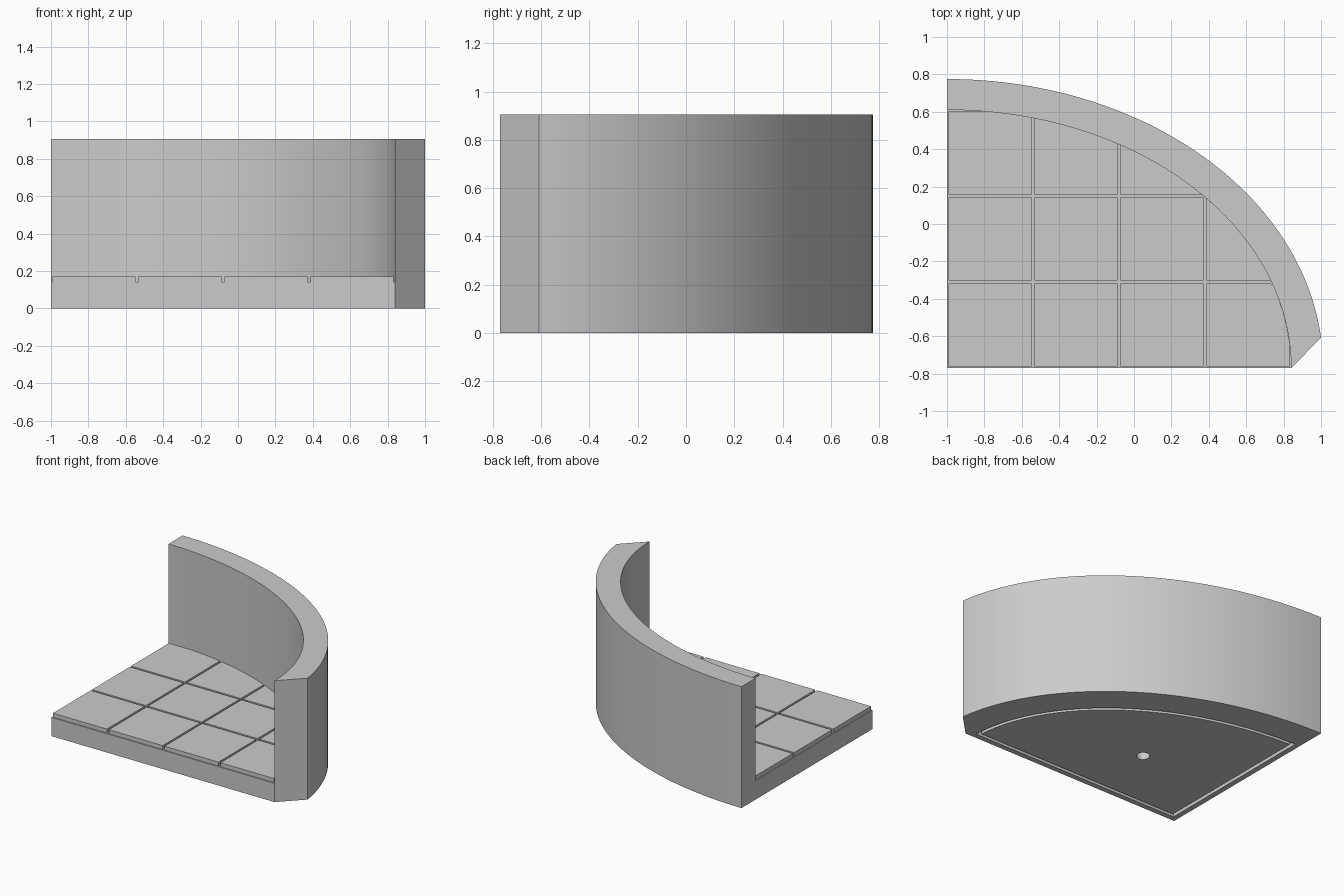
import bpy
import bmesh
import math

if "Cube" in bpy.data.objects:
    bpy.data.objects.remove(bpy.data.objects["Cube"], do_unlink=True)

CX, CY = -1.0, -0.77          # shared centre of the curved outlines
A, B = 1.84, 1.38             # floor radii
OUT_A, OUT_B = 2.011, 1.545   # wall outer radii
FLOOR, TILE_TOP, WALL_TOP = 0.14, 0.17, 0.905
PITCH, GAP = 0.46, 0.008

stone = bpy.data.materials.new("grey_stone")
stone.use_nodes = True
GREY = (0.6, 0.6, 0.6, 1)
stone.diffuse_color = GREY
stone.node_tree.nodes["Principled BSDF"].inputs["Base Color"].default_value = GREY


def prism(name, outline, z0, z1):
    """Extrude a flat outline between two heights."""
    bm = bmesh.new()
    face = bm.faces.new([bm.verts.new((x, y, z0)) for x, y in outline])
    res = bmesh.ops.extrude_face_region(bm, geom=[face])
    top = [g for g in res["geom"] if isinstance(g, bmesh.types.BMVert)]
    bmesh.ops.translate(bm, verts=top, vec=(0, 0, z1 - z0))
    bmesh.ops.recalc_face_normals(bm, faces=bm.faces)
    mesh = bpy.data.meshes.new(name)
    bm.to_mesh(mesh)
    bm.free()
    mesh.materials.append(stone)
    obj = bpy.data.objects.new(name, mesh)
    bpy.context.collection.objects.link(obj)
    return obj


def arc(a, b, start=0.0, end=math.pi / 2, n=72):
    steps = [start + (end - start) * i / n for i in range(n + 1)]
    return [(CX + a * math.cos(t), CY + b * math.sin(t)) for t in steps]


def inset_arc(a, b, inset):
    """Quarter ellipse whose straight sides are set in from the edges."""
    curve = arc(a, b, math.asin(inset / b), math.acos(inset / a))
    return [(CX + inset, CY + inset)] + curve


def cut(obj, cutter):
    cutter.hide_render = True
    mod = obj.modifiers.new("cut", "BOOLEAN")
    mod.operation = "DIFFERENCE"
    mod.solver = "EXACT"
    mod.object = cutter
    bpy.context.view_layer.objects.active = obj
    bpy.ops.object.modifier_apply(modifier=mod.name)
    bpy.data.objects.remove(cutter, do_unlink=True)


def smooth(obj):
    bpy.ops.object.select_all(action="DESELECT")
    obj.select_set(True)
    bpy.context.view_layer.objects.active = obj
    bpy.ops.object.shade_smooth_by_angle(angle=math.radians(25))


# Base and curved wall as one solid, with a slanted wall end
outer_start = math.acos((1 - CX) / OUT_A)
outline = [(CX, CY), (CX + A, CY)] + arc(OUT_A, OUT_B, outer_start)
body = prism("base_and_wall", outline, 0, WALL_TOP)
room = [(CX - 0.2, CY - 0.2), (CX + A, CY - 0.2)] + arc(A, B) + [(CX - 0.2, CY + B)]
cut(body, prism("room_cutter", room, FLOOR, 1.2))

# Underside: a pocket refilled by a smaller panel leaves a thin groove
cut(body, prism("pocket_cutter", inset_arc(1.78, 1.32, 0.04), -0.1, 0.03))
panel = prism("underside_panel", inset_arc(1.755, 1.295, 0.065), 0, 0.03)

# Round socket through the panel into the base
socket = [(-0.275 + 0.046 * math.cos(i * math.pi / 16),
           -0.232 + 0.046 * math.sin(i * math.pi / 16)) for i in range(32)]
for part in (body, panel):
    cut(part, prism("socket_cutter", socket, -0.1, 0.09))
    smooth(part)

# Floor tiles, trimmed by the curved wall
for col in range(4):
    for row in range(3):
        x0, y0 = col * PITCH + GAP, row * PITCH + GAP
        x1, y1 = x0 + PITCH - 2 * GAP, y0 + PITCH - 2 * GAP
        x1 = min(x1, A * math.sqrt(1 - (y0 / B) ** 2))
        if x1 - x0 < 0.01:
            continue
        tile = [(x0, y0), (x1, y0)]
        for i in range(25):
            x = x1 + (x0 - x1) * i / 24
            y = min(y1, B * math.sqrt(max(0, 1 - (x / A) ** 2)))
            if y > y0 + 0.0005:
                tile.append((x, y))
        tile = [(CX + x, CY + y) for x, y in tile]
        smooth(prism(f"floor_tile_{col + 1}_{row + 1}", tile, FLOOR, TILE_TOP))
